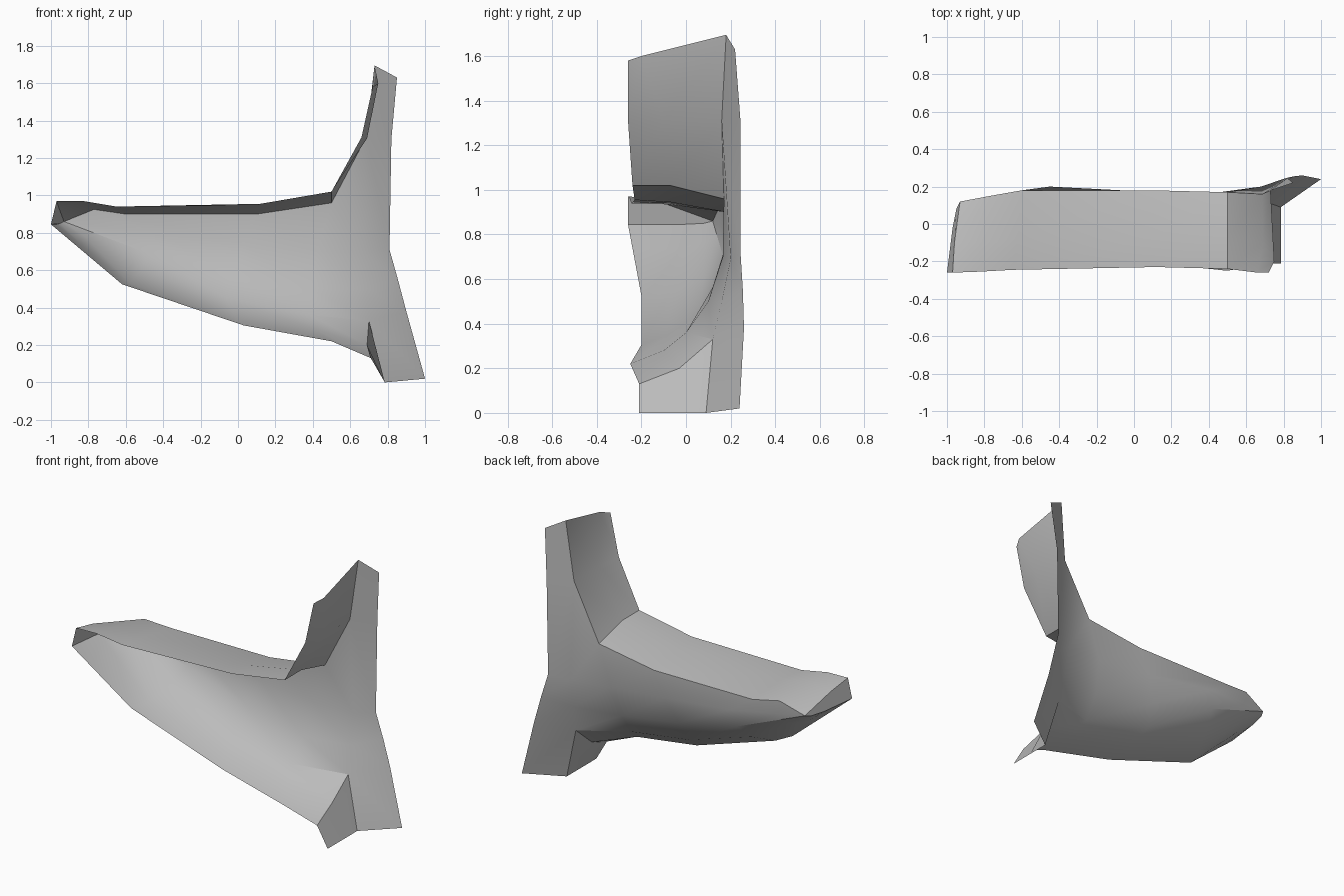
import bpy
import bmesh
import math
from mathutils import Vector

# Remove the default object
default_cube = bpy.data.objects.get("Cube")
if default_cube:
    bpy.data.objects.remove(default_cube, do_unlink=True)


def make_material(name, colour):
    material = bpy.data.materials.new(name)
    material.use_nodes = True
    material.diffuse_color = colour
    shader = material.node_tree.nodes["Principled BSDF"]
    shader.inputs["Base Color"].default_value = colour
    return material


def points(*coordinates):
    return [Vector(c) for c in coordinates]


def blend(first, second, amount):
    return [a.lerp(b, amount) for a, b in zip(first, second)]


def loft(mesh, rows):
    """Bridge neighbouring rows of equal length with quads."""
    grid = [[mesh.verts.new(p) for p in row] for row in rows]
    for row, following in zip(grid, grid[1:]):
        for i in range(len(row) - 1):
            mesh.faces.new((row[i], following[i], following[i + 1], row[i + 1]))


# Channel sections, each running from the top front edge, over the back wall,
# to the bottom front edge
tip_back = (-.93, .12, .86)
tip = points((-.97, -.26, .97), (-.96, -.1, .94), tip_back, tip_back, tip_back,
             (-.95, .08, .85), (-.97, -.02, .845), (-1, -.26, .845))
shoulder = points((-.65, -.245, .94), (-.62, -.08, .935), (-.6, .18, .9),
                  (-.45, .2, .8), (-.48, .17, .69), (-.52, .08, .6),
                  (-.58, -.08, .53), (-.62, -.2, .525))
middle = points((.12, -.23, .955), (.1, -.07, .945), (.1, .18, .9),
                (.03, .175, .74), (-.04, .13, .58), (-.06, .06, .45),
                (-.02, -.08, .35), (.03, -.2, .305))
bend = points((.5, -.24, 1.02), (.5, -.07, 1.02), (.5, .17, .96),
              (.42, .165, .7), (.39, .1, .5), (.385, 0, .36),
              (.42, -.1, .28), (.5, -.25, .22))
mouth = points((.66, -.26, 1.31), (.69, -.1, 1.305), (.685, .16, 1.31),
               (.68, .2, .69), (.69, .16, .5), (.7, .12, .33),
               (.69, -.03, .2), (.71, -.21, .13))

# The nose slopes evenly below, with its own upper edge
nose = blend(tip, shoulder, .35)
nose[:3] = points((-.83, -.255, .97), (-.81, -.1, .96), (-.77, .15, .925))

# Upright sheet, foot and outer flange edges
upright_top = points((.72, -.26, 1.58), (.75, -.2, 1.6), (.73, .18, 1.695))
foot = points((.785, .09, 0), (.785, -.05, 0), (.785, -.21, 0))
flange_inner = [upright_top[-1], *mouth[2:6], foot[0]]
flange_outer = points((.85, .22, 1.63), (.82, .245, 1.3), (.81, .245, .71),
                      (.855, .255, .55), (.9, .26, .38), (1, .24, .02))

# Build the open shell as one welded surface
mesh = bmesh.new()
loft(mesh, [tip, nose, shoulder, middle, bend, mouth])
loft(mesh, [mouth[:3], upright_top])
loft(mesh, [mouth[5:], foot])
loft(mesh, [flange_inner, flange_outer])

# Close the narrow tip
mesh.faces.new([mesh.verts.new(p) for p in tip[:3] + tip[5:]])
bmesh.ops.remove_doubles(mesh, verts=mesh.verts[:], dist=.0005)
bmesh.ops.recalc_face_normals(mesh, faces=mesh.faces[:])

# Keep the outside of the shell facing out
highest = max(mesh.faces, key=lambda f: abs(f.normal.z) * (f.calc_center_median().z > .9))
if highest.normal.z < 0:
    bmesh.ops.reverse_faces(mesh, faces=mesh.faces[:])

data = bpy.data.meshes.new("channel_shell")
mesh.to_mesh(data)
mesh.free()
shell = bpy.data.objects.new("channel_shell", data)
bpy.context.collection.objects.link(shell)
data.materials.append(make_material("plain grey", (.5, .5, .5, 1)))

bpy.ops.object.select_all(action="DESELECT")
shell.select_set(True)
bpy.context.view_layer.objects.active = shell
bpy.ops.object.shade_smooth_by_angle(angle=math.radians(25))
